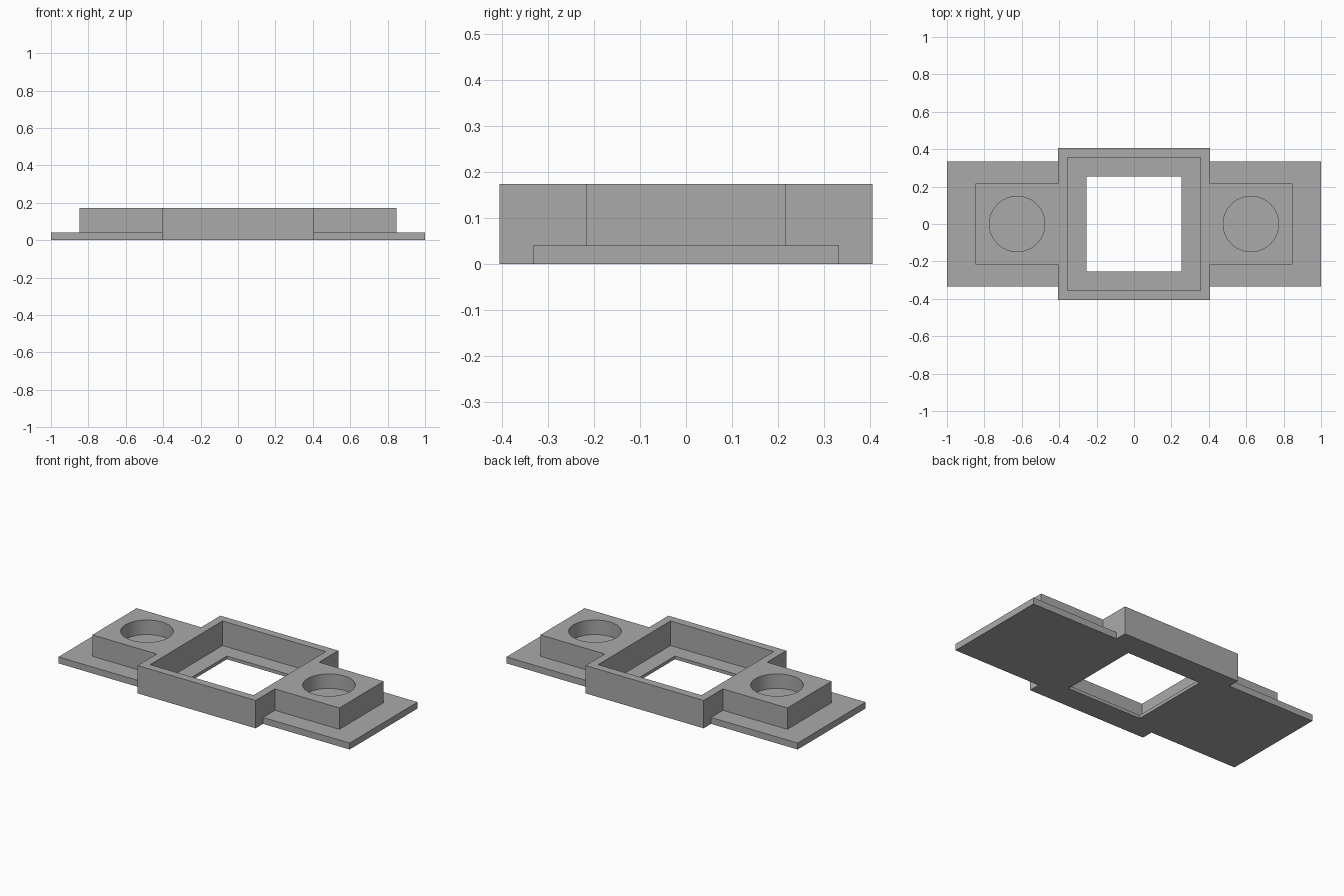
import bpy, bmesh

old = bpy.data.objects.get("Cube")
if old:
    bpy.data.objects.remove(old, do_unlink=True)

grey = bpy.data.materials.new("plain_grey")
grey.use_nodes = True
GREY = (0.4, 0.4, 0.4, 1)
grey.diffuse_color = GREY
grey.node_tree.nodes["Principled BSDF"].inputs["Base Color"].default_value = GREY


def finish(name, bm):
    mesh = bpy.data.meshes.new(name)
    bm.to_mesh(mesh)
    bm.free()
    mesh.materials.append(grey)
    obj = bpy.data.objects.new(name, mesh)
    bpy.context.collection.objects.link(obj)
    return obj


def box(name, x0, x1, half_y, z0, z1):
    bm = bmesh.new()
    bmesh.ops.create_cube(bm, size=1)
    bmesh.ops.scale(bm, vec=(x1 - x0, 2 * half_y, z1 - z0), verts=bm.verts)
    bmesh.ops.translate(bm, vec=((x0 + x1) / 2, 0, (z0 + z1) / 2), verts=bm.verts)
    return finish(name, bm)


def cylinder(name, x, radius, z0, z1):
    bm = bmesh.new()
    bmesh.ops.create_cone(bm, cap_ends=True, segments=64, radius1=radius,
                          radius2=radius, depth=z1 - z0)
    bmesh.ops.translate(bm, vec=(x, 0, (z0 + z1) / 2), verts=bm.verts)
    return finish(name, bm)


def combine(target, tool, operation):
    mod = target.modifiers.new(operation.title(), 'BOOLEAN')
    mod.operation = operation
    mod.solver = 'EXACT'
    mod.object = tool
    bpy.context.view_layer.objects.active = target
    bpy.ops.object.modifier_apply(modifier=mod.name)
    bpy.data.objects.remove(tool, do_unlink=True)


TOP, PLATE, FLOOR = 0.173, 0.04, 0.02
FRAME, POCKET, WINDOW = 0.405, 0.355, 0.255

# Flat base with the square frame and two side blocks
body = box("mounting_bracket", -1, 1, 0.333, 0, PLATE)
combine(body, box("side_blocks", -0.848, 0.848, 0.217, 0, TOP), 'UNION')
combine(body, box("square_frame", -FRAME, FRAME, FRAME, 0, TOP), 'UNION')

# Central pocket and the window through its floor
combine(body, box("pocket", -POCKET, POCKET, POCKET, FLOOR, 0.3), 'DIFFERENCE')
combine(body, box("window", -WINDOW, WINDOW, WINDOW, -0.1, 0.3), 'DIFFERENCE')

# Round blind sockets in the side blocks
for x in (-0.625, 0.625):
    combine(body, cylinder("socket", x, 0.148, 0.083, 0.3), 'DIFFERENCE')

bpy.ops.object.select_all(action='DESELECT')
body.select_set(True)
bpy.context.view_layer.objects.active = body
bpy.ops.object.shade_smooth_by_angle()
